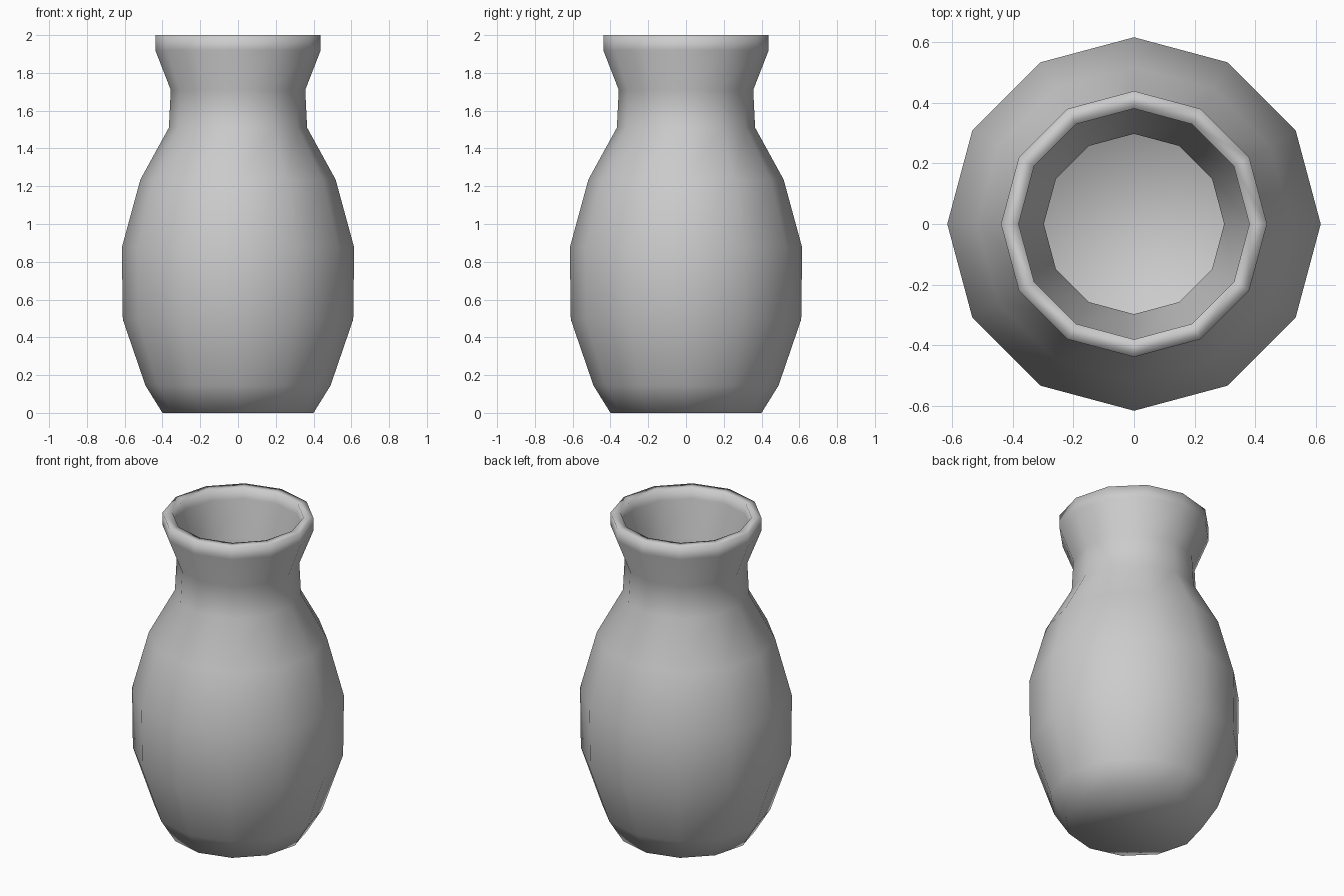
import bpy, bmesh, math

if "Cube" in bpy.data.objects:
    bpy.data.objects.remove(bpy.data.objects["Cube"])

SIDES = 12

# Outer wall (radius, height) from foot to rim, then inner wall from rim to floor
outer = [(0.40, 0), (0.49, 0.145), (0.61, 0.495), (0.615, 0.875),
         (0.517, 1.235), (0.366, 1.51), (0.356, 1.71), (0.438, 1.92), (0.438, 2.0)]
inner = [(0.38, 2.0), (0.38, 1.93), (0.297, 1.72), (0.307, 1.495),
         (0.462, 1.21), (0.555, 0.865), (0.55, 0.505), (0.435, 0.17), (0.365, 0.06)]

bm = bmesh.new()


def ring(radius, z):
    step = 2 * math.pi / SIDES
    return [bm.verts.new((radius * math.cos(i * step), radius * math.sin(i * step), z))
            for i in range(SIDES)]


# Lathe the wall
rings = [ring(r, z) for r, z in outer + inner]
for a, b in zip(rings, rings[1:]):
    for i in range(SIDES):
        j = (i + 1) % SIDES
        bm.faces.new((a[i], a[j], b[j], b[i]))

# Underside and inner floor
bm.faces.new(rings[0][::-1])
bm.faces.new(rings[-1])
bmesh.ops.recalc_face_normals(bm, faces=bm.faces)

# Smooth shading throughout
for face in bm.faces:
    face.smooth = True

mesh = bpy.data.meshes.new("vase")
bm.to_mesh(mesh)
bm.free()
bpy.context.collection.objects.link(bpy.data.objects.new("vase", mesh))
